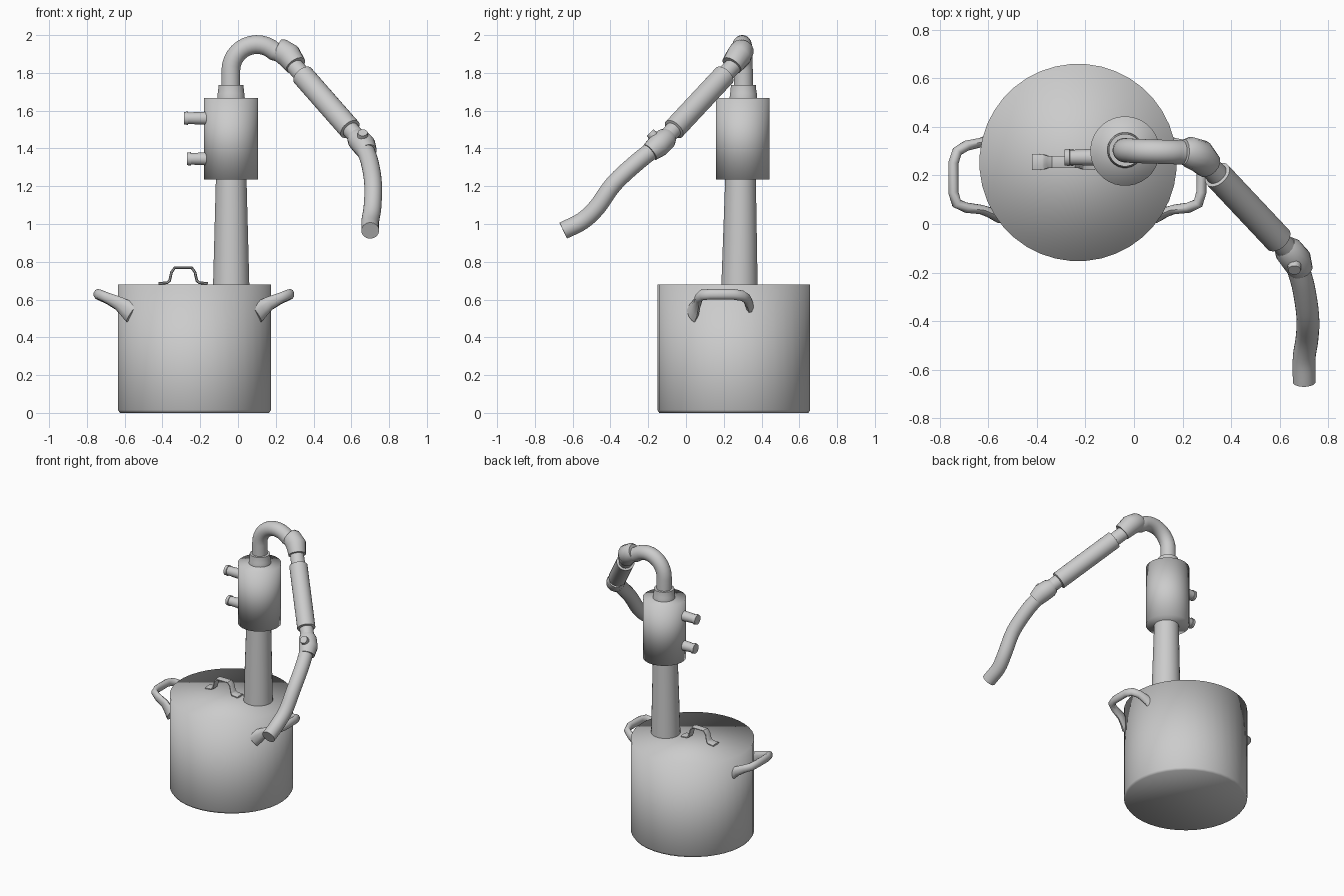
import bpy, bmesh, math
from mathutils import Vector

if "Cube" in bpy.data.objects:
    bpy.data.objects.remove(bpy.data.objects["Cube"])

steel = bpy.data.materials.new("grey_steel")
steel.diffuse_color = (0.6, 0.6, 0.6, 1)
steel.use_nodes = True
steel.node_tree.nodes["Principled BSDF"].inputs["Base Color"].default_value = steel.diffuse_color


def tube(name, points, radii, up=(0, 1, 0), sides=24, sharp=40):
    """Sweep an ellipse along a path; each radius is r or (across, along up)."""
    pts = [Vector(p) for p in points]
    if not isinstance(radii, (list, tuple)):
        radii = [radii] * len(pts)
    up = Vector(up)
    bm = bmesh.new()
    rings = []
    for i, p in enumerate(pts):
        t = Vector()
        if i > 0:
            t += (p - pts[i - 1]).normalized()
        if i < len(pts) - 1:
            t += (pts[i + 1] - p).normalized()
        t.normalize()
        u = t.cross(up).normalized()
        v = u.cross(t)
        a, b = radii[i] if isinstance(radii[i], tuple) else (radii[i], radii[i])
        angles = [2 * math.pi * (k + 0.5) / sides for k in range(sides)]
        rings.append([bm.verts.new(p + u * a * math.cos(w) + v * b * math.sin(w)) for w in angles])
    for r, s in zip(rings, rings[1:]):
        for k in range(sides):
            j = (k + 1) % sides
            bm.faces.new((r[k], r[j], s[j], s[k]))
    bm.faces.new(rings[0])
    bm.faces.new(rings[-1])
    bmesh.ops.recalc_face_normals(bm, faces=bm.faces[:])
    mesh = bpy.data.meshes.new(name)
    bm.to_mesh(mesh)
    bm.free()
    mesh.materials.append(steel)
    for f in mesh.polygons:
        f.use_smooth = True
    if sharp < 180:
        mesh.set_sharp_from_angle(angle=math.radians(sharp))
    ob = bpy.data.objects.new(name, mesh)
    bpy.context.collection.objects.link(ob)
    return ob


def smooth_path(points, steps=4):
    """Catmull-Rom interpolation through the points."""
    p = [Vector(q) for q in points]
    p = [2 * p[0] - p[1]] + p + [2 * p[-1] - p[-2]]
    out = []
    for a, b, c, d in zip(p, p[1:], p[2:], p[3:]):
        for k in range(steps):
            t = k / steps
            out.append(0.5 * (2 * b + (c - a) * t + (2 * a - 5 * b + 4 * c - d) * t * t
                              + (3 * b - a - 3 * c + d) * t ** 3))
    return out + [p[-2]]


def upright(name, x, y, profile, sides=32, sharp=40):
    """Vertical turned part from (radius, z) pairs."""
    return tube(name, [(x, y, z) for r, z in profile], [r for r, z in profile],
                (1, 0, 0), sides, sharp)


# Pot with closed top and small bottom chamfer
PX, PY = -0.23, 0.253
upright("pot", PX, PY, [(0.396, 0), (0.406, 0.015), (0.406, 0.68)], 40, 180)

# Column, condenser jacket and collar
tube("column", [(-0.036, 0.283, 0.66), (-0.036, 0.289, 1.26)], [0.097, 0.081], (1, 0, 0), 28)
upright("condenser", -0.037, 0.3, [(0.143, 1.235), (0.143, 1.668)], 32, 180)
upright("collar", -0.037, 0.304, [(0.074, 1.66), (0.072, 1.69), (0.069, 1.70), (0.067, 1.735)], 24)

# Water nozzles on the left of the condenser
for name, z, x in (("upper_nozzle", 1.56, -0.285), ("lower_nozzle", 1.345, -0.27)):
    tube(name, [(x, 0.274, z), (x + 0.02, 0.274, z), (x + 0.021, 0.274, z), (-0.13, 0.275, z)],
         [0.034, 0.036, 0.031, 0.037], sides=16)

# Bent outlet pipe
arc = [(-0.038, 0.304, 1.70)]
for i in range(13):
    a = math.radians(180 - i * 11)
    arc.append((0.1 + 0.138 * math.cos(a), 0.304 - 0.0008 * i, 1.812 + 0.138 * math.sin(a)))
arc.append((0.265, 0.287, 1.895))
tube("bent_pipe", arc, 0.05)

# Elbow joint, straight cooling arm and lower joint
tube("elbow_joint", [(0.205, 0.297, 1.93), (0.225, 0.296, 1.92), (0.27, 0.28, 1.89), (0.305, 0.243, 1.84)],
     [0.052, 0.064, 0.068, 0.058], sides=16)
A, B = Vector((0.265, 0.285, 1.875)), Vector((0.665, -0.14, 1.42))
arm = [(0, 0.045), (0.19, 0.046), (0.195, 0.06), (0.82, 0.06), (0.825, 0.045), (1, 0.045)]
tube("cooling_arm", [A.lerp(B, t) for t, r in arm], [r for t, r in arm], (0, 0, 1))
tube("lower_joint", [(0.62, -0.092, 1.465), (0.635, -0.108, 1.45), (0.668, -0.148, 1.415), (0.685, -0.19, 1.38)],
     [0.049, 0.06, 0.063, 0.052], (1, 0, 0), 16)
tube("valve_stem", [(0.66, -0.13, 1.42), (0.66, -0.17, 1.463), (0.66, -0.171, 1.464), (0.66, -0.19, 1.484)],
     [0.02, 0.02, 0.029, 0.026], (1, 0, 0), 12)

# Drooping hose
hose = [(0.66, -0.14, 1.42), (0.695, -0.25, 1.335), (0.715, -0.38, 1.215),
        (0.712, -0.47, 1.09), (0.70, -0.55, 1.015), (0.70, -0.65, 0.965)]
tube("hose", smooth_path(hose), 0.047, (1, 0, 0))

# Pot side handles, mirrored about the pot
handle = [(-0.56, 0.03, 0.525), (-0.59, 0.046, 0.55), (-0.63, 0.06, 0.58), (-0.69, 0.067, 0.608),
          (-0.73, 0.085, 0.625), (-0.743, 0.13, 0.628), (-0.743, 0.25, 0.628),
          (-0.728, 0.298, 0.62), (-0.69, 0.322, 0.605), (-0.63, 0.335, 0.575), (-0.60, 0.345, 0.555)]
sizes = [(0.024, 0.056), (0.022, 0.048), (0.02, 0.036)] + [(0.022, 0.028)] * 6 \
    + [(0.02, 0.034), (0.022, 0.044)]
for name, s in (("left_handle", 1), ("right_handle", -1)):
    path = [(-0.233 + s * (x + 0.233), y, z) for x, y, z in handle]
    tube(name, path, sizes, (0, 0, 1), 10, 50)

# Lid handle: flat strap with tabs
half = [(0.13, 0.685), (0.085, 0.689), (0.072, 0.70), (0.062, 0.745), (0.045, 0.768)]
strap = [(-0.29 - x, 0.255, z) for x, z in half] + [(-0.29 + x, 0.255, z) for x, z in half[::-1]]
w = [(0.008, 0.036), (0.008, 0.034), (0.008, 0.03), (0.008, 0.027), (0.008, 0.027)]
tube("lid_handle", strap, w + w[::-1], sides=8, sharp=50)
